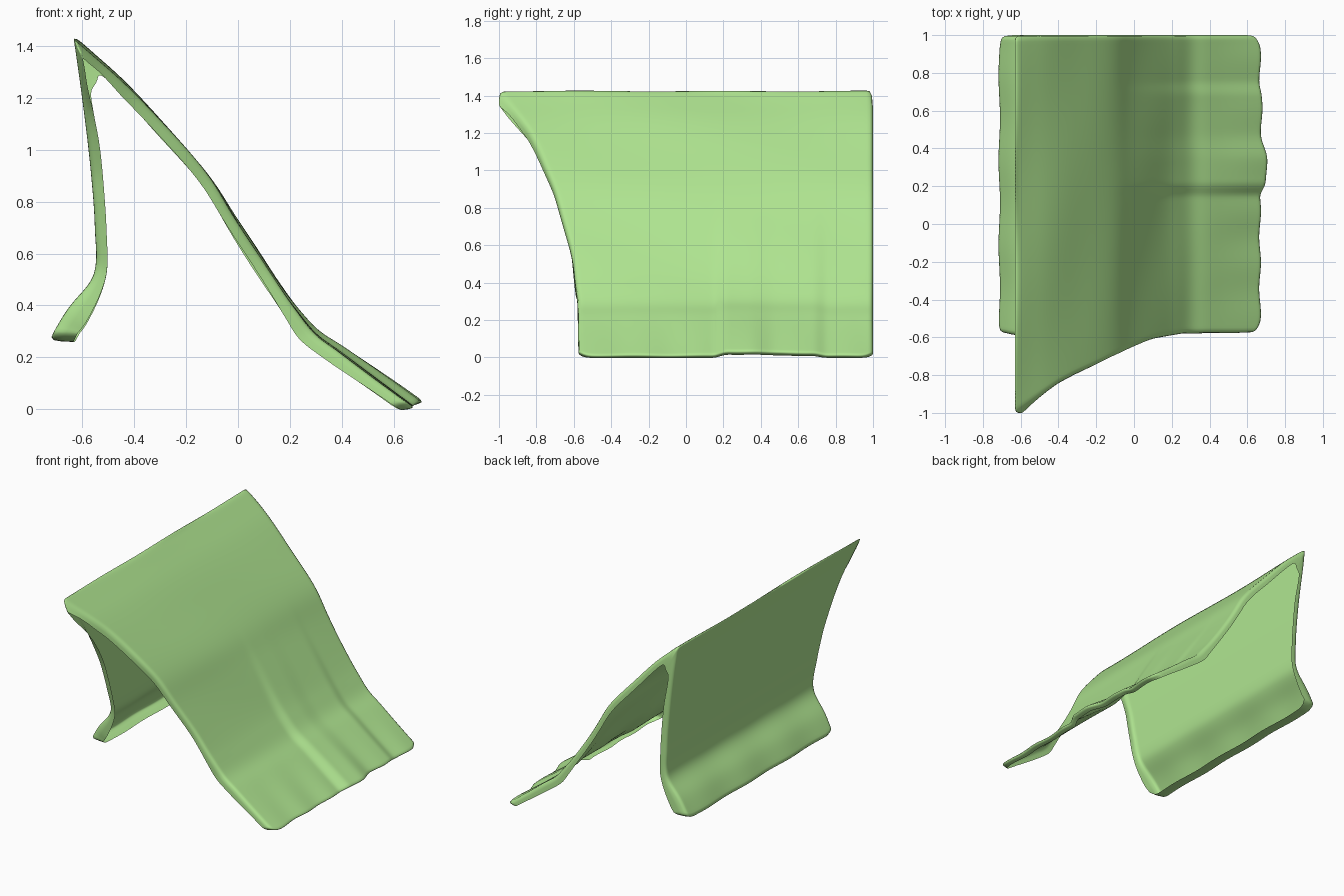
import bpy, bmesh, math
from mathutils import Vector

if "Cube" in bpy.data.objects:
    bpy.data.objects.remove(bpy.data.objects["Cube"])

# Cross-section stations: outer x, outer z, lip x, lip z (hem to ridge, ridge to hem)
RIDGE = (-.633, 1.433, -.548, 1.253)
BACK = [(-.725, .262, -.63, .26), (-.65, .39, -.582, .335), (-.568, .49, -.53, .44),
        (-.546, .57, -.503, .54), (-.55, .68, -.505, .67), (-.556, .8, -.512, .8),
        (-.575, 1.0, -.53, 1.0), (-.6, 1.2, -.557, 1.15), (-.618, 1.33, -.565, 1.22), RIDGE]
FRONT = [RIDGE, (-.555, 1.365, -.53, 1.283), (-.44, 1.262, -.445, 1.205),
         (-.3, 1.115, -.315, 1.065), (-.115, .905, -.145, .872), (-.005, .725, -.035, .695),
         (.15, .48, .115, .455), (.23, .37, .185, .345), (.3, .288, .24, .268),
         (.385, .227, .33, .2), (.48, .155, .425, .135), (.58, .08, .525, .068),
         (.68, .006, .63, -.006)]
# Slanted side edge: (height, y)
EDGE = [(0, -.575), (.3, -.58), (.56, -.61), (.9, -.705), (1.13, -.8), (1.22, -.845),
        (1.31, -.91), (1.43, -1.005)]
Y_END = 1.0
SUB, ROWS = 4, 56


def catmull(pts, n):
    p = [Vector(q) for q in pts]
    p = [2 * p[0] - p[1]] + p + [2 * p[-1] - p[-2]]
    out = []
    for i in range(1, len(p) - 2):
        a, b, c, d = p[i - 1:i + 3]
        for k in range(n):
            t = k / n
            out.append(.5 * (2 * b + (c - a) * t + (2 * a - 5 * b + 4 * c - d) * t * t
                             + (3 * b - a - 3 * c + d) * t ** 3))
    return out + [p[-2]]


def edge_y(z):
    z = min(max(z, 0), EDGE[-1][0])
    for (z0, y0), (z1, y1) in zip(EDGE, EDGE[1:]):
        if z <= z1:
            return y0 + (y1 - y0) * (z - z0) / (z1 - z0)


def step(a, b, x):
    t = min(max((x - a) / (b - a), 0), 1)
    return t * t * (3 - 2 * t)


def pleat(y, drop):
    # sharp rise near the middle, gentle fall, then a second lower pleat
    return step(.15, .21, y) * (1 - drop * step(.34, .48, y)) * (1 - step(.69, .75, y))


back = catmull(BACK, SUB)
front = catmull(FRONT, SUB)
stations = back[:-1] + front
ridge_i, last = len(back) - 1, len(stations) - 1

# Draped sheet: rows of outer points plus the inner points of the turned-in lip
bm = bmesh.new()
rows = []
for j in range(ROWS + 1):
    s = j / ROWS
    outer, inner = [], []
    for i, (xo, zo, xi, zi) in enumerate(stations):
        y0 = edge_y(zo)
        y = y0 + (Y_END - y0) * s
        # lip narrows at the pointed corner
        near = max(0, 1 - abs(i - ridge_i) / 8) * .6 * (1 - step(0, .12, s))
        xi, zi = xi + (xo - xi) * near, zi + (zo - zi) * near
        dx = dz = 0
        if i > ridge_i:
            down = 1 - step(.03, .95, zo)
            hem = 1 - step(0, .28, zo)
            dx = .016 * pleat(y, .5) * down + hem * (.018 * pleat(y, 1) + .005 * math.sin(23 * y))
            dz = .022 * pleat(y, .3) * down + .002 * hem * math.sin(17 * y)
            wob = .004 * math.sin(5 * y + 9 * zo) * math.sin(3.3 * zo)
            dx, dz = dx + wob, dz + wob * .7
        elif i < ridge_i:
            dx = .004 * math.sin(14 * y) * (1 - step(.3, .6, zo))
        else:
            dz = -.003 + .003 * math.sin(8 * y)
        # rounded hem corners
        d = min(y - y0, Y_END - y)
        pull = .03 * max(0, 1 - d / .07) ** 2
        if i > last - SUB:
            w = (i - last + SUB) / SUB
            dx, dz = dx - pull * w, dz + .7 * pull * w
        elif i < SUB:
            w = 1 - i / SUB
            dx, dz = dx + .5 * pull * w, dz + pull * w
        outer.append(bm.verts.new((xo + dx, y, zo + dz)))
        inner.append(bm.verts.new((xi + dx, y, max(zi + dz, -.002))))
    rows.append(outer + inner[::-1])

# Outer skin and hem lips (the underside stays open)
n = len(rows[0])
for a, b in zip(rows, rows[1:]):
    for i in list(range(last + 1)) + [n - 1]:
        k = (i + 1) % n
        bm.faces.new((a[i], a[k], b[k], b[i]))
# Side lips
for r in (rows[0], rows[-1]):
    for i in range(last):
        f = (r[i], r[i + 1], r[n - 2 - i], r[n - 1 - i])
        bm.faces.new(f[::-1] if r is rows[0] else f)
bmesh.ops.delete(bm, geom=[v for v in bm.verts if not v.link_faces], context='VERTS')
bmesh.ops.recalc_face_normals(bm, faces=bm.faces)

me = bpy.data.meshes.new("draped_cloth")
bm.to_mesh(me)
bm.free()
cloth = bpy.data.objects.new("draped_cloth", me)
bpy.context.collection.objects.link(cloth)

# Soft rounded edges
sub = cloth.modifiers.new("soften", 'SUBSURF')
sub.levels = sub.render_levels = 1
for p in me.polygons:
    p.use_smooth = True

mat = bpy.data.materials.new("green_fabric")
mat.diffuse_color = (.43, .78, .28, 1)
mat.use_nodes = True
mat.node_tree.nodes["Principled BSDF"].inputs["Base Color"].default_value = mat.diffuse_color
me.materials.append(mat)
